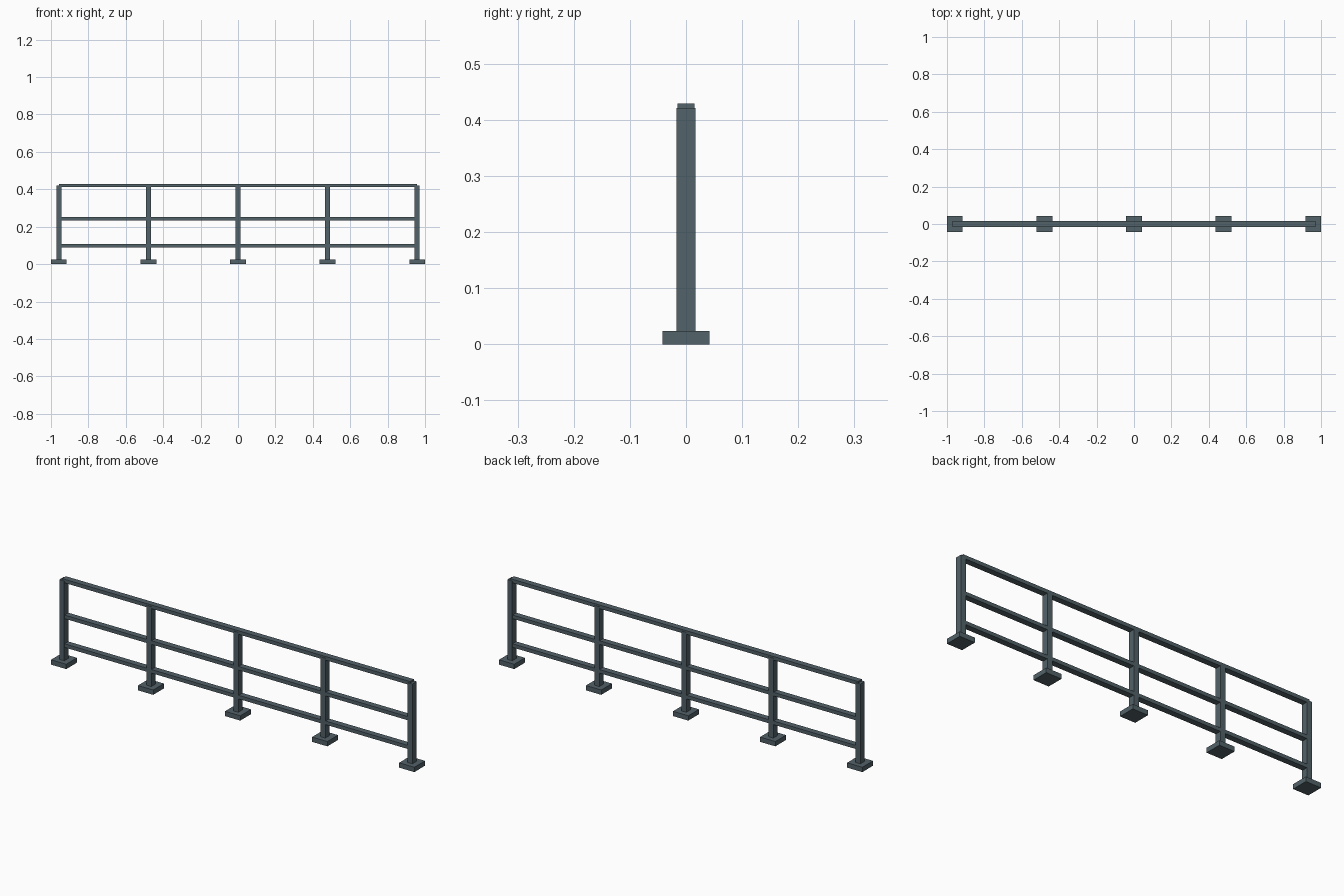
import bpy

if "Cube" in bpy.data.objects:
    bpy.data.objects.remove(bpy.data.objects["Cube"])

steel = bpy.data.materials.new("slate_grey_steel")
steel.diffuse_color = (0.085, 0.122, 0.14, 1)
steel.use_nodes = True
steel.node_tree.nodes["Principled BSDF"].inputs["Base Color"].default_value = steel.diffuse_color


def box(name, size, centre):
    """Axis-aligned box with its dimensions baked into the mesh."""
    bpy.ops.mesh.primitive_cube_add(size=1, location=centre)
    ob = bpy.context.object
    ob.name = name
    ob.scale = size
    bpy.ops.object.transform_apply(location=False, rotation=False, scale=True)
    ob.data.materials.append(steel)
    return ob


SPAN = 0.958        # outer post position
BASE_H = 0.024
POST_TOP = 0.421

# Five posts, each standing on a square foot plate
for i in range(5):
    x = -SPAN + i * SPAN / 2
    box(f"foot_plate_{i + 1}", (0.084, 0.084, BASE_H), (x, 0, BASE_H / 2))
    box(f"post_{i + 1}", (0.027, 0.034, POST_TOP - BASE_H),
        (x, 0, (POST_TOP + BASE_H) / 2))

# Three horizontal rails running between the end posts
for name, z in (("bottom_rail", 0.099), ("middle_rail", 0.242), ("top_rail", 0.42)):
    box(name, (2 * SPAN, 0.03, 0.018), (0, 0, z))
